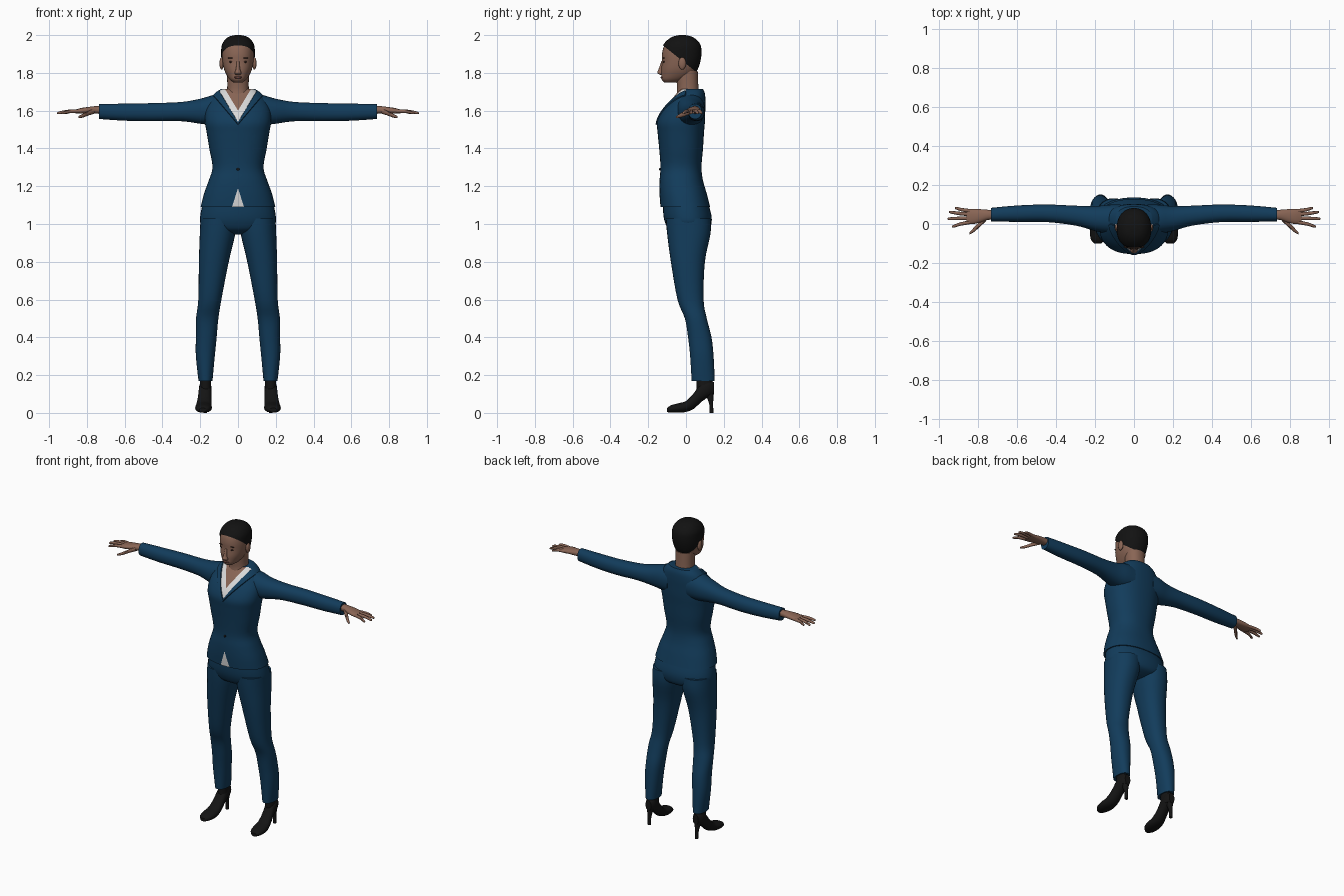
import bpy, bmesh, math
from mathutils import Matrix, Vector

cube = bpy.data.objects.get("Cube")
if cube:
    bpy.data.objects.remove(cube, do_unlink=True)


def material(name, red, green, blue):
    mat = bpy.data.materials.new(name)
    mat.use_nodes = True
    colour = (red, green, blue, 1)
    mat.diffuse_color = colour
    shader = next(n for n in mat.node_tree.nodes if n.type == "BSDF_PRINCIPLED")
    shader.inputs["Base Color"].default_value = colour
    shader.inputs["Roughness"].default_value = .8
    return mat


cloth = material("navy cloth", .006, .045, .105)
white = material("white shirt", .7, .7, .7)
skin = material("brown skin", .25, .13, .09)
black = material("black hair", .006, .006, .006)
leather = material("black leather", .007, .007, .007)
lip = material("lip brown", .17, .065, .055)
brow = material("brow brown", .045, .022, .016)
parts = []


def finish(bm, name, mats, mirror=False):
    """Turn a bmesh into a named object, optionally mirrored across x."""
    mesh = bpy.data.meshes.new(name)
    bm.to_mesh(mesh)
    bm.free()
    for mat in mats:
        mesh.materials.append(mat)
    obj = bpy.data.objects.new(name, mesh)
    bpy.context.collection.objects.link(obj)
    if mirror:
        obj.modifiers.new("Mirror", "MIRROR")
    parts.append(obj)
    return obj


def smooth_rows(rows, steps):
    """Pass a Catmull-Rom curve through the cross-section rows."""
    result = []
    last = len(rows) - 1
    for i in range(last):
        before, start, end, after = (rows[max(0, min(last, i + k))] for k in (-1, 0, 1, 2))
        for s in range(steps):
            t = s / steps
            result.append([b + t * ((c - a) / 2 + t * ((2 * a - 5 * b + 4 * c - d) / 2
                           + t * (3 * b - a - 3 * c + d) / 2))
                           for a, b, c, d in zip(before, start, end, after)])
    result.append(rows[-1])
    return result


def loft(rows, axis="Z", sides=32, power=2.2, steps=4, grow=0):
    """Skin rounded sections; a row is place on the axis, centre pair, radius pair."""
    bm = bmesh.new()
    rings = []
    for place, a, b, ra, rb in smooth_rows(rows, steps):
        ring = []
        for i in range(sides):
            angle = math.tau * i / sides
            c, s = math.cos(angle), math.sin(angle)
            u = a + (ra + grow) * math.copysign(abs(c) ** (2 / power), c)
            v = b + (rb + grow) * math.copysign(abs(s) ** (2 / power), s)
            point = {"X": (place, u, v), "Y": (u, place, v), "Z": (u, v, place)}[axis]
            ring.append(bm.verts.new(point))
        rings.append(ring)
    for low, high in zip(rings, rings[1:]):
        for i in range(sides):
            j = (i + 1) % sides
            bm.faces.new((low[i], low[j], high[j], high[i]))
    bm.faces.new(rings[0])
    bm.faces.new(rings[-1])
    bmesh.ops.recalc_face_normals(bm, faces=bm.faces)
    return bm


def upright(rows):
    """Rows given as height, front, back and half width, centred on x."""
    return [(z, 0, (front + back) / 2, half, (back - front) / 2)
            for z, front, back, half in rows]


def blob(name, centre, size, mat, mirror=False):
    bm = bmesh.new()
    bmesh.ops.create_uvsphere(bm, u_segments=16, v_segments=10, radius=1)
    bm.transform(Matrix.Translation(centre) @ Matrix.Diagonal((*size, 1)))
    return finish(bm, name, [mat], mirror)


# Jacket body with cut neckline, raised lapels and hem notch
jacket = loft(upright([
    (1.09, -.135, .128, .198), (1.16, -.14, .11, .18), (1.23, -.14, .09, .155),
    (1.3, -.135, .082, .135), (1.4, -.142, .09, .152), (1.48, -.15, .095, .165),
    (1.54, -.153, .1, .175), (1.6, -.125, .102, .172), (1.65, -.085, .103, .152),
    (1.69, -.05, .1, .122), (1.715, -.03, .09, .09)]), sides=48, power=2.3)


def front_faces():
    return [f for f in jacket.faces if f.calc_center_median().y < -.002 and len(f.verts) < 9]


def cut(faces, point, normal):
    edges = {e for f in faces for e in f.edges}
    verts = {v for f in faces for v in f.verts}
    bmesh.ops.bisect_plane(jacket, geom=[*faces, *edges, *verts], dist=.0001,
                           plane_co=point, plane_no=normal)


cut([f for f in jacket.faces if len(f.verts) < 9], (0, 0, 0), (0, 1, 0))
wedges = {"lapel": (.85, 1.525), "shirt": (.6, 1.54), "chest": (.6, 1.6), "notch": (-.32, 1.19)}
for slope, apex in wedges.values():
    for side in (1, -1):
        cut(front_faces(), (0, 0, apex), (side, 0, -slope))
lapels = []
for face in front_faces():
    mid = face.calc_center_median()
    inside = {k: abs(mid.x) < s * (mid.z - apex) for k, (s, apex) in wedges.items()}
    if inside["chest"]:
        face.material_index = 2
    elif inside["shirt"] or inside["notch"]:
        face.material_index = 1
    elif inside["lapel"]:
        lapels.append(face)
bmesh.ops.inset_region(jacket, faces=lapels, thickness=.002, depth=.006,
                       use_even_offset=False)
finish(jacket, "jacket", [cloth, white, skin])
blob("jacket_button", (0, -.138, 1.29), (.008, .004, .008), leather)

# Sleeves
finish(loft([
    (.07, .025, 1.605, .075, .085), (.13, .025, 1.603, .074, .08),
    (.2, .028, 1.597, .064, .066), (.3, .043, 1.595, .051, .051),
    (.45, .055, 1.592, .045, .048), (.6, .053, 1.592, .042, .045),
    (.735, .048, 1.596, .035, .04)], "X"), "sleeve", [cloth], True)

# Trousers: hips and two legs
finish(loft(upright([
    (.945, -.03, .07, .05), (.965, -.085, .118, .15), (1, -.108, .134, .197),
    (1.05, -.12, .134, .199), (1.13, -.122, .11, .182)])), "trouser_hips", [cloth])
finish(loft([
    (1.03, .103, .012, .095, .118), (.95, .108, .015, .094, .115),
    (.8, .128, .01, .079, .09), (.6, .149, .024, .061, .069),
    (.5, .163, .052, .059, .058), (.4, .168, .073, .055, .062),
    (.3, .173, .084, .05, .062), (.17, .172, .091, .037, .061)]),
    "trouser_leg", [cloth], True)

# Heeled shoes
finish(loft([
    (-.1, .186, .015, .018, .011), (-.08, .185, .021, .036, .019),
    (-.04, .183, .026, .044, .025), (0, .181, .034, .042, .029),
    (.04, .178, .062, .037, .041), (.08, .175, .107, .034, .05),
    (.12, .173, .13, .032, .045), (.147, .172, .13, .02, .033)], "Y", sides=20),
    "shoe", [leather], True)
finish(loft([(0, .173, .135, .01, .01), (.05, .173, .133, .011, .011),
             (.11, .173, .122, .022, .024)], sides=12), "shoe_heel", [leather], True)
finish(loft([(.1, .172, .1, .03, .042), (.2, .172, .095, .03, .042)], sides=16),
       "ankle", [leather], True)

# Neck and head
finish(loft(upright([
    (1.62, -.045, .075, .07), (1.68, -.05, .07, .063), (1.72, -.047, .066, .057),
    (1.81, -.055, .062, .058)])), "neck", [skin])
head = upright([
    (1.75, -.115, -.045, .025), (1.765, -.129, 0, .044), (1.79, -.131, .04, .061),
    (1.82, -.131, .06, .074), (1.86, -.127, .072, .082), (1.9, -.127, .077, .084),
    (1.94, -.117, .073, .081), (1.97, -.092, .052, .064), (1.988, -.062, .022, .04),
    (1.995, -.03, -.01, .01)])
finish(loft(head), "head", [skin])

# Cropped hair: a grown copy of the head, trimmed along a sloping hairline
hair = loft(head, grow=.005)
bmesh.ops.bisect_plane(hair, geom=[*hair.verts, *hair.edges, *hair.faces],
                       plane_co=(0, 0, 1.843), plane_no=(0, .8, 1), clear_inner=True)
bmesh.ops.translate(hair, verts=hair.verts, vec=Vector((0, 0, .005)))
finish(hair, "hair", [black])

# Face
finish(loft([(1.788, 0, -.126, .013, .008), (1.8, 0, -.135, .018, .017),
             (1.82, 0, -.131, .011, .014), (1.862, 0, -.124, .007, .006)], sides=16),
       "nose", [skin])
blob("ear", (.087, -.02, 1.85), (.011, .02, .033), skin, True)
blob("eye", (.035, -.117, 1.858), (.014, .005, .005), brow, True)
blob("eyebrow", (.036, -.118, 1.879), (.019, .005, .003), brow, True)
blob("lips", (0, -.127, 1.776), (.023, .008, .006), lip)

# Hands with splayed fingers
finish(loft([
    (.7, .048, 1.602, .024, .02), (.75, .047, 1.604, .026, .02),
    (.79, .042, 1.602, .034, .018), (.83, .038, 1.599, .039, .015),
    (.86, .037, 1.596, .034, .01)], "X", sides=20), "palm", [skin], True)
fingers = {
    "little": (.845, .065, .92, .081), "ring": (.85, .048, .95, .061),
    "middle": (.85, .03, .957, .027), "index": (.845, .012, .935, -.012)}
for label, (x, y, tip_x, tip_y) in fingers.items():
    mid_x, mid_y = (x + tip_x) / 2, (y + tip_y) / 2
    finish(loft([(x - .02, y, 1.597, .01, .01), (mid_x, mid_y, 1.596, .009, .009),
                 (tip_x - .008, tip_y, 1.588, .007, .007),
                 (tip_x, tip_y, 1.586, .003, .003)], "X", sides=10),
           label + "_finger", [skin], True)
finish(loft([(.76, .03, 1.598, .016, .014), (.79, .002, 1.587, .015, .012),
             (.82, -.028, 1.574, .012, .01), (.845, -.048, 1.566, .006, .006)],
            "X", sides=12), "thumb", [skin], True)

# Smooth shading with sharp edges kept
bpy.ops.object.select_all(action="DESELECT")
for part in parts:
    part.select_set(True)
bpy.context.view_layer.objects.active = parts[0]
bpy.ops.object.shade_smooth_by_angle(angle=math.radians(40))
